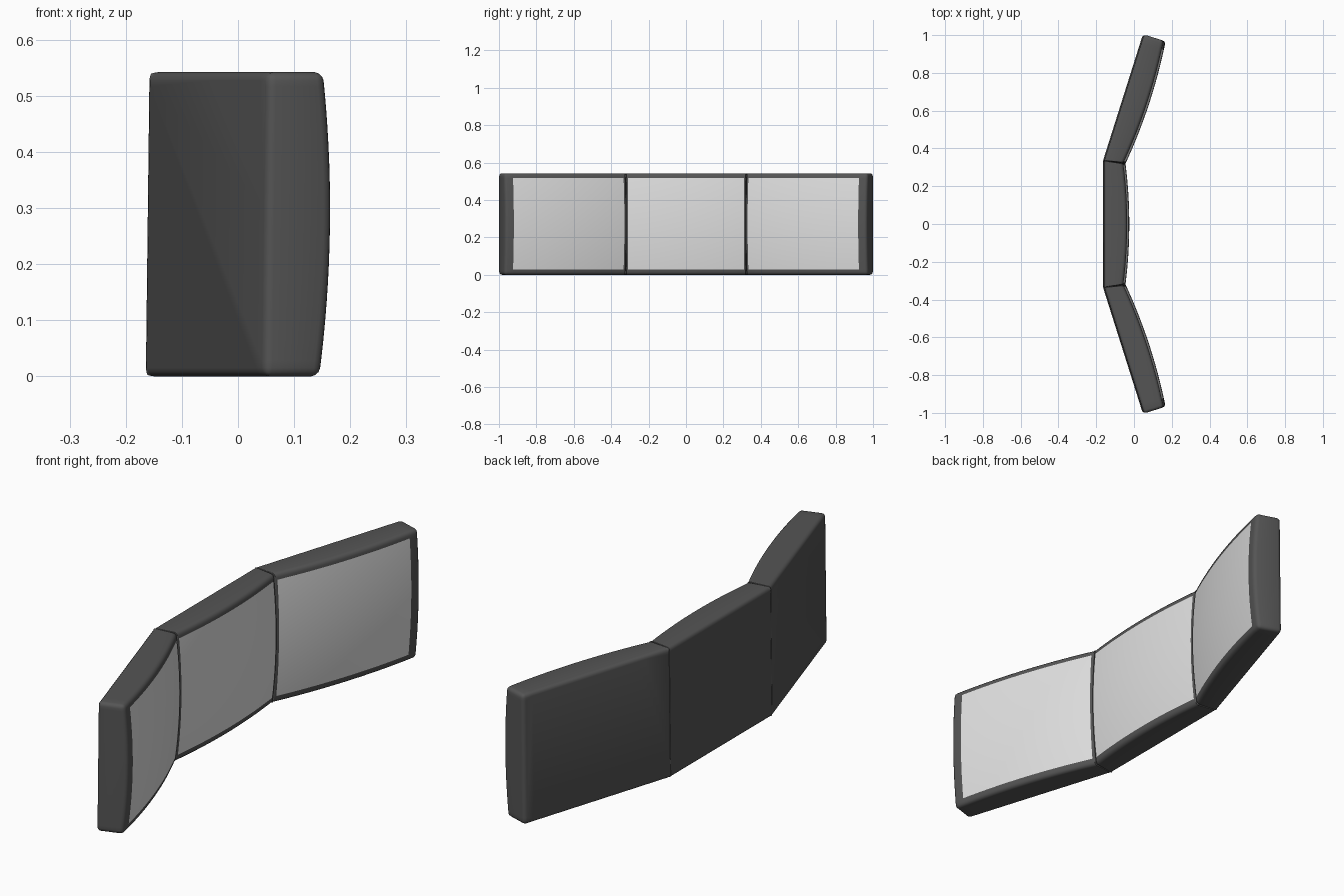
import bpy, bmesh, math
from mathutils import Vector

cube = bpy.data.objects.get("Cube")
if cube:
    bpy.data.objects.remove(cube, do_unlink=True)

HEIGHT, TILT = 0.542, 0.012
BULGE_WIDE, BULGE_HIGH = 0.02, 0.017
COLS, ROWS = 18, 14


def material(name, value):
    mat = bpy.data.materials.new(name)
    mat.use_nodes = True
    color = (value, value, value, 1)
    mat.diffuse_color = color
    bsdf = mat.node_tree.nodes["Principled BSDF"]
    bsdf.inputs["Base Color"].default_value = color
    bsdf.inputs["Roughness"].default_value = 0.6
    return mat


frame_mat = material("dark grey casing", 0.09)
screen_mat = material("light grey screen", 0.75)


def spaced(low, high, count):
    """Border line, evenly spaced screen lines, border line."""
    return [0] + [low + (high - low) * i / count for i in range(count + 1)] + [1]


def panel(name, back, front, borders, seams):
    """One curved monitor; back and front are plan points at both ends."""
    us = spaced(borders[0], 1 - borders[1], COLS)
    vs = spaced(0.052, 1 - 0.047, ROWS)
    b0, b1, f0, f1 = (Vector(p) for p in (*back, *front))
    chord = (f1 - f0).normalized()
    normal = Vector((abs(chord.y), -chord.x * math.copysign(1, chord.y)))
    bm = bmesh.new()

    def add(plan, v):
        z = v * HEIGHT
        return bm.verts.new((plan.x + TILT * (z - HEIGHT / 2), plan.y, z))

    # Domed front, with the inner cells forming the screen
    grid = []
    for u in us:
        column = []
        for v in vs:
            s, t = 2 * u - 1, 2 * v - 1
            dome = BULGE_WIDE * (1 - s * s) - BULGE_HIGH * t * t
            column.append(add(f0.lerp(f1, u) + normal * dome, v))
        grid.append(column)
    nu, nv = len(us), len(vs)
    for i in range(nu - 1):
        for j in range(nv - 1):
            face = bm.faces.new((grid[i][j], grid[i + 1][j],
                                 grid[i + 1][j + 1], grid[i][j + 1]))
            inside = 0 < i < nu - 2 and 0 < j < nv - 2
            face.material_index = int(inside)

    # Side walls and flat back
    ring = ([(i, 0) for i in range(nu)] + [(nu - 1, j) for j in range(1, nv)]
            + [(i, nv - 1) for i in range(nu - 2, -1, -1)]
            + [(0, j) for j in range(nv - 2, 0, -1)])
    rear = [add(b0.lerp(b1, us[i]), vs[j]) for i, j in ring]
    for k in range(len(ring)):
        n = (k + 1) % len(ring)
        (i, j), (p, q) = ring[k], ring[n]
        bm.faces.new((grid[i][j], rear[k], rear[n], grid[p][q]))
    bm.faces.new(rear)
    bmesh.ops.recalc_face_normals(bm, faces=bm.faces)

    # Rounded outer edges, fine grooves at the joints
    joint = set()
    for end in seams:
        col = 0 if end == 0 else nu - 1
        joint.update(grid[col])
        joint.update(r for r, (i, j) in zip(rear, ring) if i == col)
    weight = bm.edges.layers.float.new("bevel_weight_edge")
    for e in bm.edges:
        if e.calc_face_angle(0) > math.radians(45):
            e[weight] = 0.18 if all(v in joint for v in e.verts) else 1.0

    mesh = bpy.data.meshes.new(name)
    bm.to_mesh(mesh)
    bm.free()
    mesh.materials.append(frame_mat)
    mesh.materials.append(screen_mat)
    obj = bpy.data.objects.new(name, mesh)
    bpy.context.collection.objects.link(obj)
    bevel = obj.modifiers.new("rounded edges", "BEVEL")
    bevel.limit_method = "WEIGHT"
    bevel.width = 0.015
    bevel.segments = 3
    bpy.ops.object.select_all(action="DESELECT")
    obj.select_set(True)
    bpy.context.view_layer.objects.active = obj
    bpy.ops.object.modifier_apply(modifier=bevel.name)
    bpy.ops.object.shade_smooth_by_angle(angle=math.radians(35))
    return obj


# Middle monitor, then the two wings mirrored across it
JOINT_BACK, JOINT_FRONT = (-0.161, 0.335), (-0.045, 0.32)
TIP_BACK, TIP_FRONT = (0.05, 1.003), (0.167, 0.966)


def flip(point, side):
    return (point[0], point[1] * side)


panel("middle_monitor", (flip(JOINT_BACK, -1), JOINT_BACK),
      (flip(JOINT_FRONT, -1), JOINT_FRONT), (0.014, 0.014), (0, 1))
for side, name in ((1, "rear_monitor"), (-1, "front_monitor")):
    panel(name, (flip(JOINT_BACK, side), flip(TIP_BACK, side)),
          (flip(JOINT_FRONT, side), flip(TIP_FRONT, side)),
          (0.015, 0.068), (0,))
